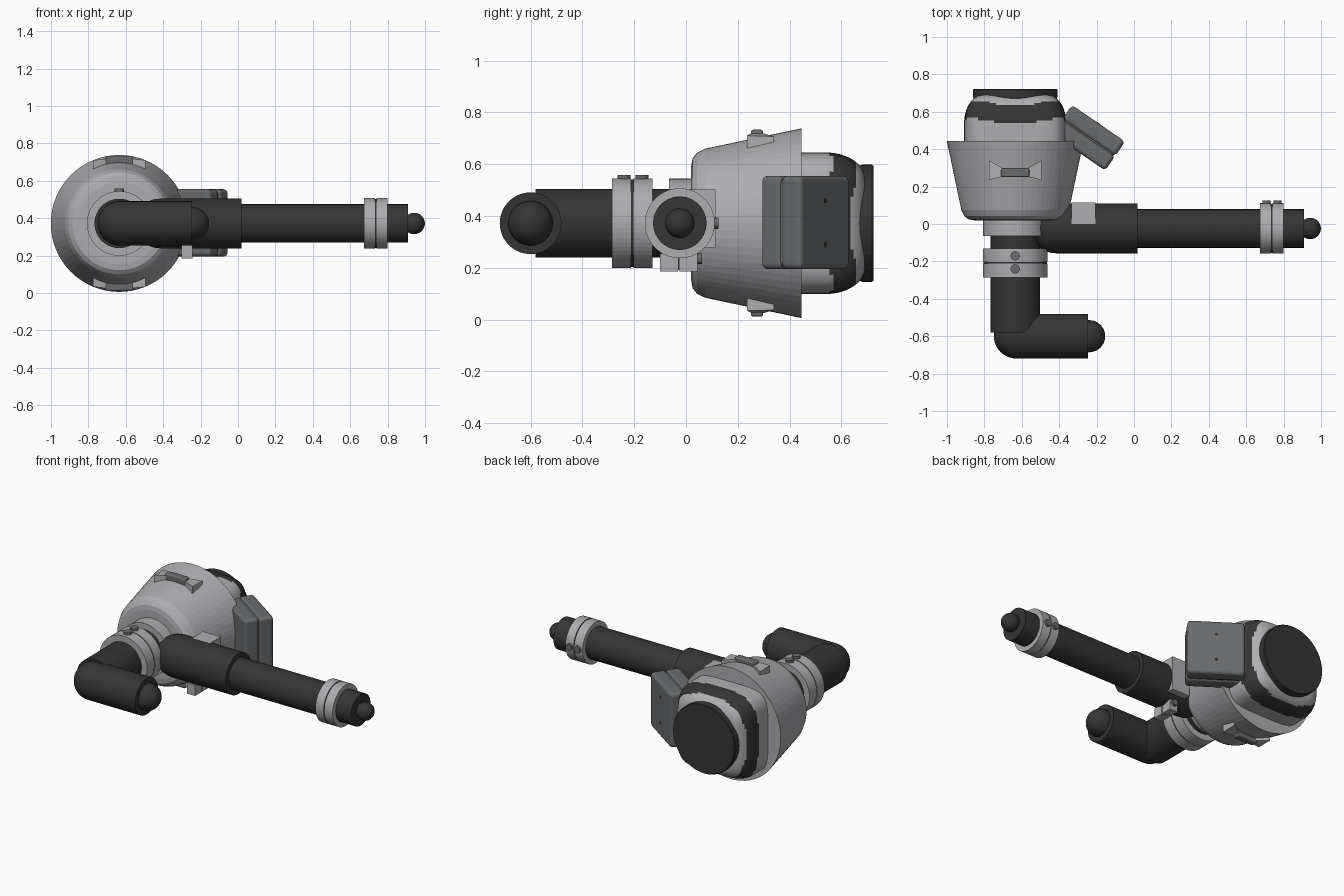
import bpy, bmesh, math
from mathutils import Matrix, Vector

cube = bpy.data.objects.get("Cube")
if cube:
    bpy.data.objects.remove(cube)


def material(name, rgb):
    m = bpy.data.materials.new(name)
    m.use_nodes = True
    m.diffuse_color = (*rgb, 1)
    m.node_tree.nodes["Principled BSDF"].inputs["Base Color"].default_value = (*rgb, 1)
    return m


LIGHT = material("light_grey", (0.42, 0.42, 0.44))
MID = material("slate_grey", (0.14, 0.145, 0.15))
DARK = material("charcoal", (0.035, 0.035, 0.035))

AX, AZ = -0.635, 0.372      # main axis of the housing, running along y
ARM_Y = -0.024              # axis of the long arm, running along x
TURN = {"x": Matrix.Rotation(math.pi / 2, 4, "Y"),
        "y": Matrix.Rotation(-math.pi / 2, 4, "X"),
        "z": Matrix.Identity(4)}


def finish(bm, name, mats, smooth=False):
    bmesh.ops.recalc_face_normals(bm, faces=bm.faces)
    me = bpy.data.meshes.new(name)
    bm.to_mesh(me)
    bm.free()
    for m in mats:
        me.materials.append(m)
    for p in me.polygons:
        p.use_smooth = smooth
    ob = bpy.data.objects.new(name, me)
    bpy.context.collection.objects.link(ob)
    return ob


def turned(name, mat, axis, origin, profile, sides=56):
    """Solid of revolution; profile holds (distance along axis, radius)."""
    bm = bmesh.new()
    rings = []
    for d, r in profile:
        rings.append([bm.verts.new((r * math.cos(a), r * math.sin(a), d))
                      for a in (2 * math.pi * i / sides for i in range(sides))])
    for lo, hi in zip(rings, rings[1:]):
        for i in range(sides):
            j = (i + 1) % sides
            bm.faces.new((lo[i], lo[j], hi[j], hi[i]))
    bm.faces.new(rings[0])
    bm.faces.new(rings[-1])
    bm.transform(Matrix.Translation(origin) @ TURN[axis])
    return finish(bm, name, [mat])


def tube(name, mat, axis, origin, start, end, r, sides=56):
    return turned(name, mat, axis, origin, [(start, r), (end, r)], sides)


def ball(name, mat, centre, r):
    bm = bmesh.new()
    bmesh.ops.create_uvsphere(bm, u_segments=40, v_segments=24, radius=r)
    bm.transform(Matrix.Translation(centre))
    return finish(bm, name, [mat], True)


def box(name, mat, centre, size, bevel=0.0, turn=0.0):
    bm = bmesh.new()
    bmesh.ops.create_cube(bm, size=1)
    bm.transform(Matrix.Diagonal((*size, 1)))
    if bevel:
        bmesh.ops.bevel(bm, geom=bm.edges[:], offset=bevel, segments=4,
                        profile=0.5, affect="EDGES")
    bm.transform(Matrix.Translation(centre) @ Matrix.Rotation(turn, 4, "Z"))
    return finish(bm, name, [mat])


def split_collar(name, axis, origin, start, end, r):
    """Two clamp rings with a dark seam between them."""
    mid, gap = (start + end) / 2, 0.004
    tube(name + "_first_half", LIGHT, axis, origin, start, mid - gap, r)
    tube(name + "_second_half", LIGHT, axis, origin, mid + gap, end, r)
    tube(name + "_seam", DARK, axis, origin, mid - gap, mid + gap, r - 0.004)


# Flared housing
MAIN = (AX, 0, AZ)
turned("housing", LIGHT, "y", MAIN,
       [(0.02, 0.22), (0.025, 0.25), (0.042, 0.272), (0.075, 0.288), (0.445, 0.366)], 64)

# Rounded square rear body with a dark band, wider at the corners
bm = bmesh.new()
N, HALF = 96, 0.273
steps = [i / 16 for i in range(17)]
rows = [(0.42, HALF), (0.5, HALF)]
rows += [(0.54 + 0.15 * math.sin(t * math.pi / 2),
          HALF - 0.1 * (1 - math.cos(t * math.pi / 2))) for t in steps]
rings = []
for y, h in rows:
    ring = []
    for i in range(N):
        a = 2 * math.pi * i / N
        c, s = math.cos(a), math.sin(a)
        r = h / (abs(c) ** 5 + abs(s) ** 5) ** 0.2
        ring.append(bm.verts.new((AX + r * c, y, AZ + r * s)))
    rings.append(ring)
for lo, hi in zip(rings, rings[1:]):
    for i in range(N):
        j = (i + 1) % N
        f = bm.faces.new((lo[i], lo[j], hi[j], hi[i]))
        p = f.calc_center_median()
        corner = abs(math.sin(2 * math.atan2(p.z - AZ, p.x - AX))) ** 3
        f.material_index = int(0.535 < p.y - 0.03 * corner < 0.63)
bm.faces.new(rings[-1])
finish(bm, "rear_body", [LIGHT, DARK], True)
turned("rear_disc", DARK, "y", MAIN, [(0.67, 0.222), (0.68, 0.226), (0.718, 0.226), (0.723, 0.222)])

# Grab handles above and below the housing
for side, word in ((1, "upper"), (-1, "lower")):
    box(word + "_handle_bar", MID, (AX, 0.274, AZ + side * 0.336), (0.15, 0.048, 0.05), 0.01)
    for x in (-1, 1):
        bm = bmesh.new()
        outline = [(0.06, 0.255), (0.14, 0.235), (0.14, 0.34), (0.06, 0.295)]
        inner = [bm.verts.new((AX + x * u, v, AZ + side * 0.29)) for u, v in outline]
        tops = (0.348, 0.338, 0.335, 0.348)
        outer = [bm.verts.new((AX + x * u, v, AZ + side * h))
                 for (u, v), h in zip(outline, tops)]
        bm.faces.new(inner)
        bm.faces.new(outer)
        for i in range(4):
            j = (i + 1) % 4
            bm.faces.new((inner[i], inner[j], outer[j], outer[i]))
        finish(bm, f"{word}_handle_tab_{'left' if x > 0 else 'right'}", [LIGHT])

# Front neck, clamp and elbow
tube("neck_collar", LIGHT, "y", MAIN, -0.065, 0.03, 0.172)
tube("neck_tube", DARK, "y", MAIN, -0.58, 0.0, 0.132)
split_collar("neck_clamp", "y", MAIN, -0.285, -0.13, 0.173)
for i, y in enumerate((-0.17, -0.24)):
    tube(f"neck_bolt_{i}", MID, "z", (AX, y, AZ), 0.15, 0.187, 0.025, 20)
ELBOW = (-0.63, -0.6, AZ)
ball("elbow_joint", DARK, ELBOW, 0.119)
tube("elbow_tube", DARK, "x", (0, -0.6, AZ), -0.63, -0.245, 0.119)
ball("elbow_tip", DARK, (-0.24, -0.6, AZ), 0.086)

# Long arm
ARM = (0, ARM_Y, AZ)
ball("arm_root", DARK, (-0.42, ARM_Y, AZ), 0.132)
tube("arm_sleeve", DARK, "x", ARM, -0.42, 0.02, 0.133)
tube("arm_tube", DARK, "x", ARM, 0.0, 0.91, 0.103)
split_collar("arm_clamp", "x", ARM, 0.675, 0.8, 0.135)
for i, x in enumerate((0.708, 0.767)):
    tube(f"arm_bolt_{i}", MID, "y", (x, ARM_Y, AZ), 0.12, 0.149, 0.022, 20)
ball("arm_tip", DARK, (0.942, ARM_Y, AZ), 0.057)

# Mounting bracket and clamp lugs of the arm
box("arm_bracket", LIGHT, (-0.27, 0.057, 0.39), (0.13, 0.114, 0.225))
for i, y in enumerate((-0.066, 0.01)):
    box(f"clamp_lug_{i}", LIGHT, (-0.272, y, 0.22), (0.06, 0.069, 0.07))
box("clamp_seam", DARK, (-0.272, -0.028, 0.222), (0.05, 0.012, 0.06))
tube("clamp_bolt", MID, "y", (-0.272, 0, 0.235), 0.04, 0.062, 0.02, 20)

# Angled control box in two halves, with screws on its back
ANGLE = math.radians(-34.5)
CENTRE = Vector((-0.243, 0.461, 0.375))
spin = Matrix.Rotation(ANGLE, 4, "Z")
for i, off in enumerate((-0.047, 0.047)):
    box(f"control_box_half_{i}", MID, CENTRE + spin @ Vector((0, off, 0)),
        (0.345, 0.094, 0.36), 0.022, ANGLE)
box("control_box_core", MID, CENTRE, (0.325, 0.13, 0.34), 0.02, ANGLE)
for i, dz in enumerate((-0.085, 0.085)):
    screw = tube(f"box_screw_{i}", DARK, "y", (0, 0, 0), 0.092, 0.096, 0.009, 16)
    screw.matrix_world = Matrix.Translation(CENTRE + Vector((0, 0, dz))) @ spin
